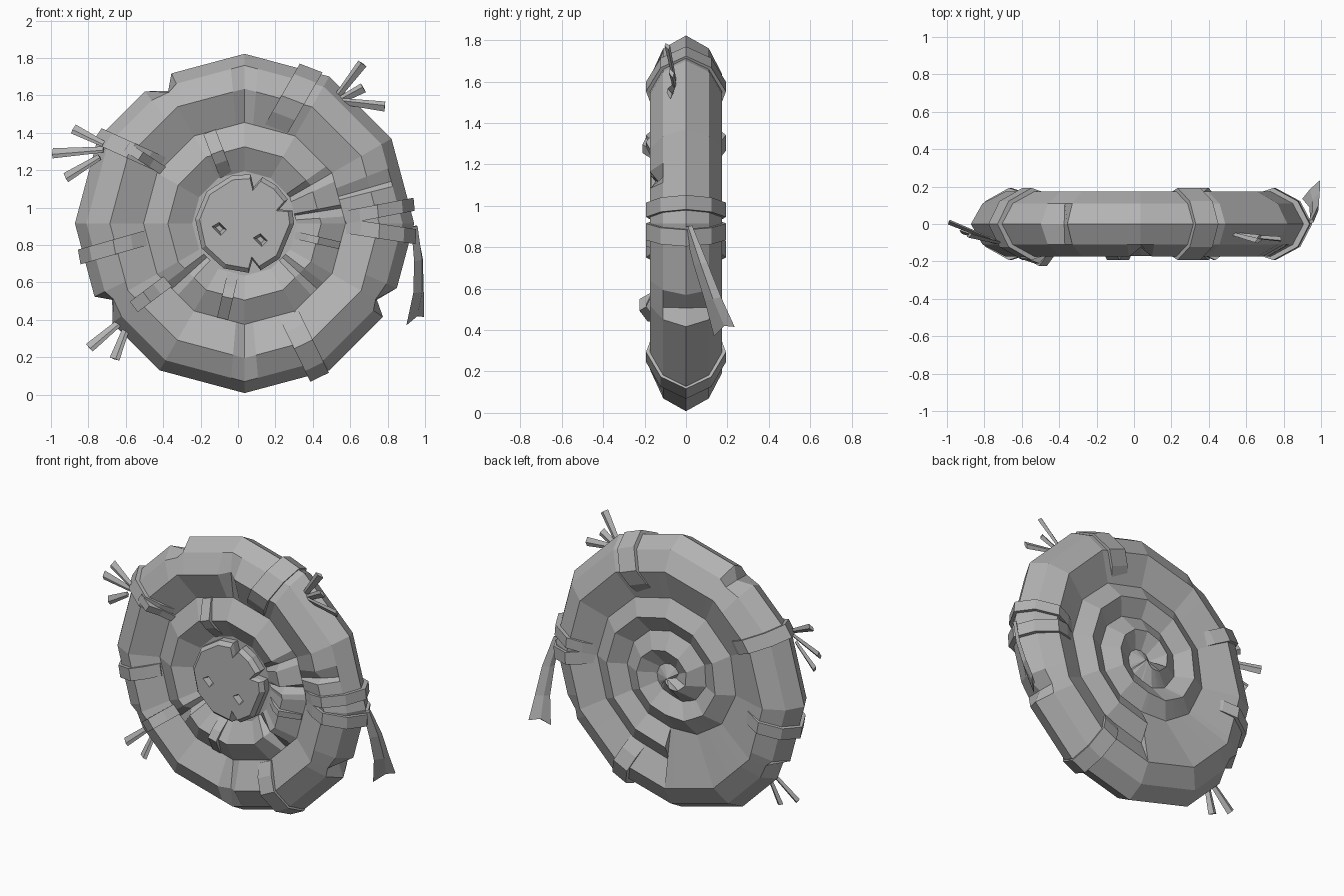
import bpy, bmesh
from math import sin, cos, radians
from mathutils import Vector

if "Cube" in bpy.data.objects:
    bpy.data.objects.remove(bpy.data.objects["Cube"])

CX, CZ = 0.035, 0.915
mat = bpy.data.materials.new("straw_grey")
mat.use_nodes = True
mat.diffuse_color = (0.45, 0.45, 0.45, 1)
mat.node_tree.nodes["Principled BSDF"].inputs["Base Color"].default_value = (0.45, 0.45, 0.45, 1)


def polar(angle, r, y):
    """Point on the disc, angle in degrees seen from the front."""
    a = radians(angle)
    return Vector((CX + r * cos(a), y, CZ + r * sin(a)))


def twelve(angle):
    """Radius factor that turns a circle into a twelve-sided outline."""
    return cos(radians(15)) / cos(radians(angle % 30 - 15))


def finish(bm, name):
    bmesh.ops.remove_doubles(bm, verts=bm.verts, dist=0.0005)
    bmesh.ops.recalc_face_normals(bm, faces=bm.faces)
    me = bpy.data.meshes.new(name)
    bm.to_mesh(me)
    bm.free()
    me.materials.append(mat)
    ob = bpy.data.objects.new(name, me)
    bpy.context.collection.objects.link(ob)
    return ob


def loft(name, rings):
    """Closed solid through rings of equal point count."""
    bm = bmesh.new()
    vs = [[bm.verts.new(p) for p in ring] for ring in rings]
    n = len(vs[0])
    for a, b in zip(vs, vs[1:]):
        for i in range(n):
            j = (i + 1) % n
            bm.faces.new((a[i], a[j], b[j], b[i]))
    bm.faces.new(vs[0])
    bm.faces.new(vs[-1])
    return finish(bm, name)


# Woven disc: coiled ropes with nicks in the ridges and chipped corners
SEAM = 270
outer_nicks = [90, 270, 16]
inner_nicks = [30, 9, 318, 222]
chips = [120, 210, 330]
cols = set(range(0, 360, 30))
for a in outer_nicks + inner_nicks:
    cols |= {a - 5, a, a + 5}
for a in chips:
    cols |= {a - 4, a + 7}
cols = sorted(cols, key=lambda a: (a - SEAM) % 360)
n = len(cols)

profile = [(0.28, -0.1), (0.41, -0.17), (0.54, -0.1), (0.72, -0.175),
           (0.845, -0.11), (0.907, 0), (0.845, 0.11), (0.72, 0.175)]
bm = bmesh.new()
rings = []
for k, (r, y) in enumerate(profile):
    ring = []
    for a in cols:
        rr, yy = r * twelve(a), y
        if (k == 1 and a in inner_nicks) or (k == 3 and a in outer_nicks):
            yy += 0.05
        if a in chips and k in (4, 5, 6):
            rr -= 0.09 if k == 5 else 0.035
        ring.append(bm.verts.new(polar(a, rr, yy)))
    rings.append(ring)
for a, b in zip(rings, rings[1:]):
    for i in range(n):
        j = (i + 1) % n
        bm.faces.new((a[i], a[j], b[j], b[i]))
bm.faces.new(rings[0])


# Back of the disc: the rope coils inward, stepping in near the end of each turn
def coil(start, y):
    out = []
    for i in range(4 * n + 1):
        a = cols[i % n]
        part = (a - SEAM) % 360 / 360
        turn = i // n + 0.35 * part + 0.65 * max(0, part - 0.7) / 0.3
        r = max(0, start - 0.22 * turn) * twelve(a)
        out.append(bm.verts.new(polar(a, r, y if r > 0 else 0.15)))
    return out


groove, ridge, rim = coil(0.56, 0.11), coil(0.45, 0.17), rings[-1]
for i in range(3 * n):
    if i < n:
        bm.faces.new((rim[i], rim[(i + 1) % n], groove[i + 1], groove[i]))
    bm.faces.new((groove[i], groove[i + 1], ridge[i + 1], ridge[i]))
    bm.faces.new((ridge[i], ridge[i + 1], groove[i + n + 1], groove[i + n]))
bm.faces.new((rim[0], groove[0], ridge[0], groove[n]))
finish(bm, "woven_disc")


# Bindings wrapped round the ropes
def binding(name, angle, width, section, skew=0):
    a = radians(angle)
    side = Vector((-sin(a), 0, cos(a)))
    f = twelve(angle)
    sides = []
    for s in (-1, 1):
        sides.append([polar(angle, r * f, y) + side * (s * width / 2 + skew * (r - 0.7))
                      for r, y in section])
    return loft(name, sides)


half = [(0.55, -0.11), (0.63, -0.16), (0.73, -0.193), (0.865, -0.122)]
wrap = half + [(0.93, 0)] + [(r, -y) for r, y in reversed(half)]
for i, (a, w, s) in enumerate([(147, 0.09, 0.15), (5, 0.07, 0.1), (-3, 0.08, -0.1),
                               (190, 0.08, 0.1), (296, 0.11, 0), (69, 0.13, -0.15)]):
    binding(f"outer_binding_{i + 1}", a, w, wrap, s)

staple = [(0.27, -0.09), (0.36, -0.165), (0.42, -0.193), (0.54, -0.11), (0.54, -0.08)]
for i, (a, w) in enumerate([(111, 0.07), (257, 0.06), (347, 0.04)]):
    binding(f"inner_binding_{i + 1}", a, w, staple)
folds = [(217, 0.07, -0.225), (147, 0.05, -0.21)]
for i, (a, w, top) in enumerate(folds):
    binding(f"folded_straw_{i + 1}", a, w,
            [(0.5, -0.09), (0.6, -0.15), (0.67, top), (0.76, -0.185), (0.76, -0.12)])

# Centre boss with a notched rim
notches = [22, 76, 282]
outline = [(a, 0.265) for a in (0, 50, 105, 140, 175, 210, 245, 315)]
for a in notches:
    outline += [(a - 7, 0.265), (a, 0.2), (a + 7, 0.265)]
outline.sort()
boss = loft("centre_boss", [[polar(a, r * s, y) for a, r in outline]
                            for s, y in ((1, -0.08), (1, -0.145), (0.91, -0.17))])

# Small pits cut into the boss
for i, (x, z) in enumerate([(-0.1, 0.89), (0.12, 0.83)]):
    pit = loft(f"pit_cutter_{i + 1}",
               [[(x + s * dx, y, z + s * dz) for dx, dz in
                 ((-0.05, 0.01), (0, 0.04), (0.05, -0.01), (0.01, -0.05))]
                for s, y in ((1, -0.2), (0.4, -0.12))])
    pit.hide_render = True
    pit.hide_set(True)
    cut = boss.modifiers.new("pit", 'BOOLEAN')
    cut.operation = 'DIFFERENCE'
    cut.solver = 'EXACT'
    cut.object = pit


# Loose straws sticking out of the rim
def straw(name, start, end):
    p, q = Vector(start), Vector(end)
    d = (q - p).normalized()
    u = d.cross(Vector((0, 1, 0))).normalized()
    v = d.cross(u)
    loft(name, [[c + u * w * su + v * w * 0.5 * sv
                 for su, sv in ((1, 0.6), (0.2, 1), (-1, -0.4), (0, -1))]
                for c, w in ((p, 0.016), (q, 0.027))])


straws = [((-0.72, -0.1, 1.34), (-0.88, -0.06, 1.42)),
          ((-0.72, -0.1, 1.31), (-0.99, 0.01, 1.29)),
          ((-0.74, -0.1, 1.27), (-0.92, -0.04, 1.16)),
          ((0.52, -0.05, 1.58), (0.665, -0.09, 1.77)),
          ((0.5, -0.05, 1.55), (0.67, -0.07, 1.64)),
          ((0.54, -0.06, 1.57), (0.785, -0.08, 1.54)),
          ((-0.58, -0.02, 0.43), (-0.795, -0.04, 0.25)),
          ((-0.58, -0.02, 0.4), (-0.66, -0.05, 0.19))]
for i, (p, q) in enumerate(straws):
    straw(f"loose_straw_{i + 1}", p, q)


# Loose end of the side binding, with a forked tip
def ribbon(x, y, z, w):
    return [(x - 0.7 * w, y - w, z - 0.2 * w), (x - 0.01, y, z),
            (x + 0.7 * w, y + w, z + 0.2 * w), (x + 0.02, y, z)]


tail = [ribbon(0.94, 0.01, 0.9, 0.02), ribbon(0.965, 0.07, 0.72, 0.033),
        ribbon(0.965, 0.13, 0.55, 0.04)]
tail.append([(0.9, 0.135, 0.37), (0.94, 0.185, 0.42), (0.995, 0.235, 0.415), (0.96, 0.185, 0.42)])
loft("hanging_tail", tail)
